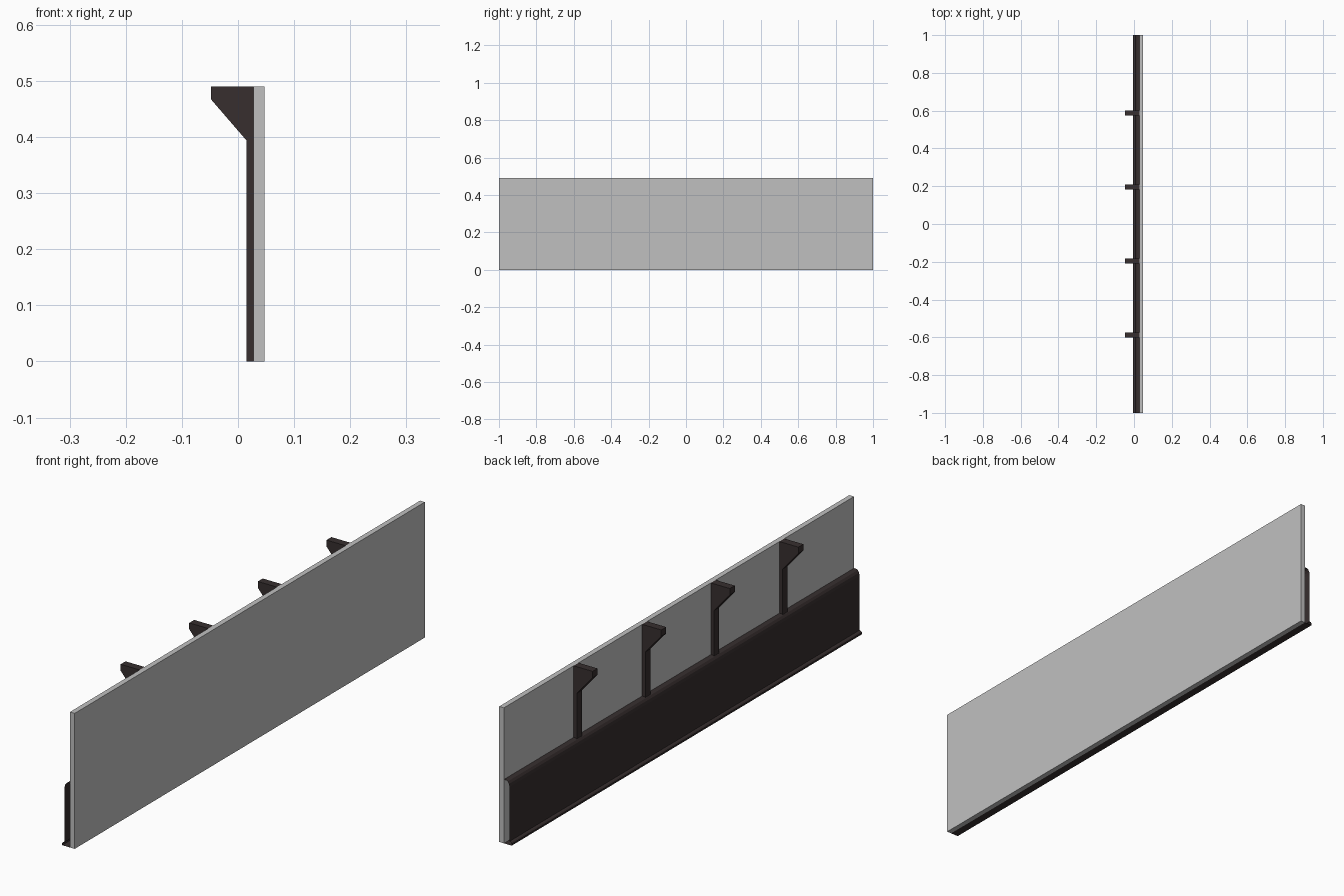
import bpy
import bmesh

if "Cube" in bpy.data.objects:
    bpy.data.objects.remove(bpy.data.objects["Cube"], do_unlink=True)


def make_material(name, color):
    mat = bpy.data.materials.new(name)
    mat.use_nodes = True
    mat.diffuse_color = color
    mat.node_tree.nodes["Principled BSDF"].inputs["Base Color"].default_value = color
    return mat


def extrude_profile(name, profile, y_min, y_max, mat, solid=True):
    """Sweep an x-z profile along y; open profiles become an uncapped shell."""
    bm = bmesh.new()
    front = [bm.verts.new((x, y_min, z)) for x, z in profile]
    back = [bm.verts.new((x, y_max, z)) for x, z in profile]
    count = len(profile)
    for i in range(count if solid else count - 1):
        j = (i + 1) % count
        bm.faces.new((front[i], back[i], back[j], front[j]))
    if solid:
        bm.faces.new(front)
        bm.faces.new(back[::-1])
        bmesh.ops.recalc_face_normals(bm, faces=bm.faces)
    mesh = bpy.data.meshes.new(name)
    bm.to_mesh(mesh)
    bm.free()
    mesh.materials.append(mat)
    obj = bpy.data.objects.new(name, mesh)
    bpy.context.collection.objects.link(obj)
    return obj


grey = make_material("light_grey", (0.53, 0.53, 0.53, 1))
dark = make_material("dark_brown", (0.038, 0.028, 0.028, 1))

BACK = 0.028   # rear surface of the panel
TOP = 0.49

# Upright panel
extrude_profile("panel", [(BACK, 0), (0.047, 0), (0.047, TOP), (BACK, TOP)], -1, 1, grey)

# Hollow skirting with rounded top and bottom lip, open at both ends
skirting = [(BACK, 0), (-0.003, 0), (-0.004, 0.007), (0, 0.011), (0.006, 0.013),
            (0.006, 0.21), (0.008, 0.22), (0.013, 0.228), (0.019, 0.231), (BACK, 0.231)]
extrude_profile("skirting", skirting, -1, 1, dark, solid=False)

# Four brackets with a tapered head
bracket = [(BACK, 0), (BACK, TOP), (-0.048, TOP), (-0.048, 0.467), (0.015, 0.394), (0.015, 0)]
for i in range(4):
    y = (i - 1.5) * 0.392
    extrude_profile(f"bracket_{i + 1}", bracket, y - 0.014, y + 0.014, dark)
